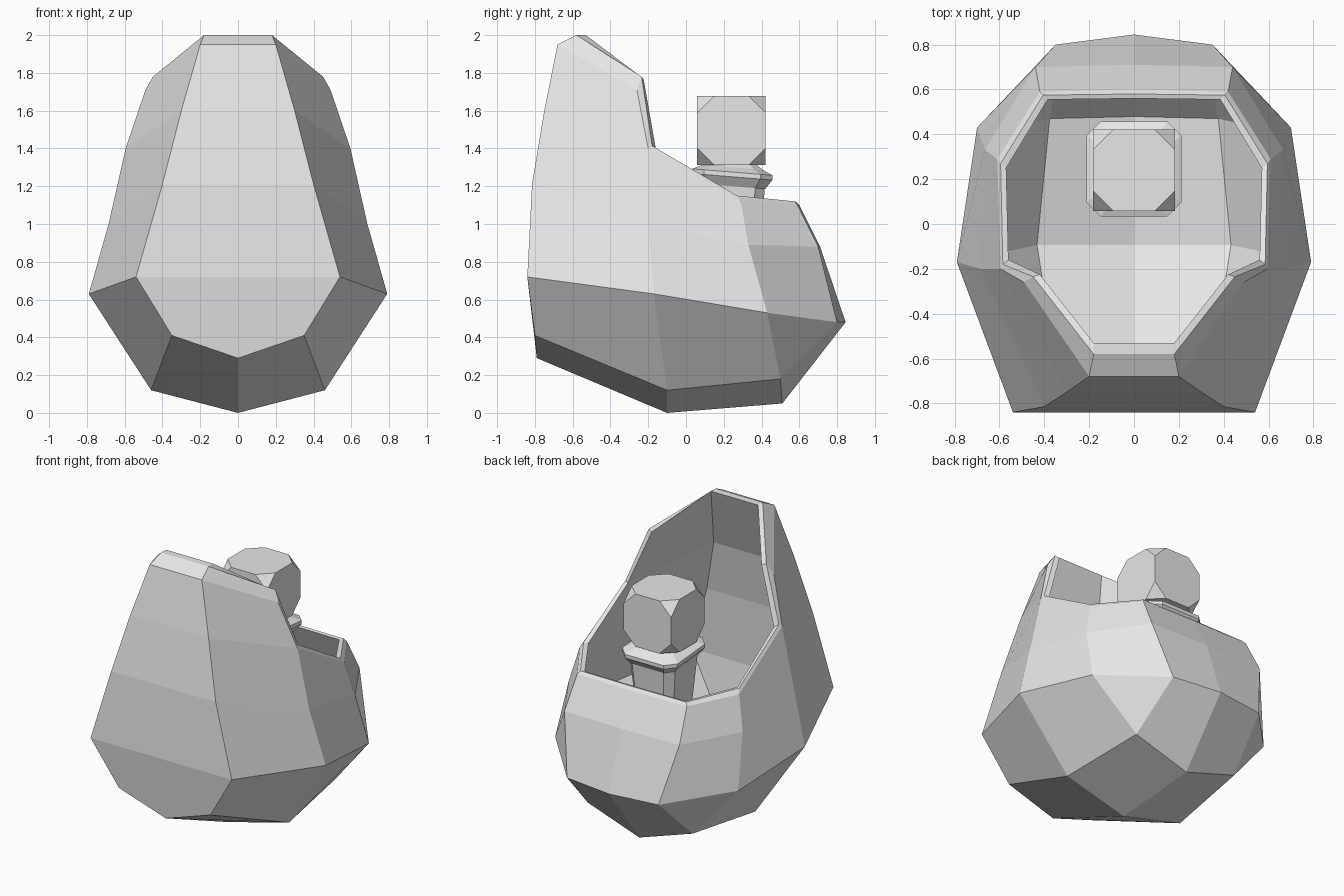
import bpy, bmesh
from mathutils import Vector

cube = bpy.data.objects.get("Cube")
if cube:
    bpy.data.objects.remove(cube, do_unlink=True)

grey = bpy.data.materials.new("plain_grey")
grey.use_nodes = True
grey.diffuse_color = (0.8, 0.8, 0.8, 1)
grey.node_tree.nodes["Principled BSDF"].inputs["Base Color"].default_value = (0.8, 0.8, 0.8, 1)


def finish(name, bm):
    """Turn a bmesh into a flat shaded grey object."""
    bmesh.ops.recalc_face_normals(bm, faces=bm.faces)
    mesh = bpy.data.meshes.new(name)
    bm.to_mesh(mesh)
    bm.free()
    mesh.materials.append(grey)
    obj = bpy.data.objects.new(name, mesh)
    bpy.context.collection.objects.link(obj)
    return obj


# Faceted pod: half of the outer skin, columns run from front (0) to back (4)
skin = {
    "c0": (0, -.79, .29), "c1": (0, -.1, 0), "c2": (0, .51, .05),
    "b0": (.35, -.80, .41), "b1": (.46, -.1, .12), "b2": (.40, .50, .18),
    "e0": (.54, -.84, .72), "e1": (.79, -.17, .63), "e2": (.70, .43, .53),
    "e3": (.35, .80, .48), "e4": (0, .845, .48),
    "m0": (.40, -.815, 1.21), "m1": (.685, -.20, 1.0), "m2": (.665, .33, .89),
    "m3": (.44, .70, .88), "m4": (0, .71, .88),
    "n0": (.30, -.75, 1.6), "n1": (.595, -.20, 1.40),
    "t0": (.20, -.68, 1.95), "t1": (.49, -.26, 1.71),
    "r2": (.61, .29, 1.12), "r3": (.42, .59, 1.10), "r4": (0, .60, 1.10),
    "fe": (0, -.84, .72), "fm": (0, -.815, 1.21), "fn": (0, -.75, 1.6), "ft": (0, -.68, 1.95),
}
panels = ("c0 c1 b1 b0|c1 c2 b2 b1|b0 b1 e1 e0|b1 b2 e2 e1|b2 e3 e2|b2 c2 e4 e3|"
          "e0 e1 m1 m0|e1 e2 m2 m1|e2 e3 m3 m2|e3 e4 m4 m3|m0 m1 n1 n0|n0 n1 t1 t0|"
          "m1 m2 r2 n1|m2 m3 r3 r2|m3 m4 r4 r3|c0 b0 e0 fe|fe e0 m0 fm|fm m0 n0 fn|fn n0 t0 ft")
panels = [p.split() for p in panels.split("|")]

# Rim of the opening: raised ridge, then inner lip
rim = ["ft", "t0", "t1", "n1", "r2", "r3", "r4"]
ridge = [(0, -.58, 2), (.18, -.58, 2), (.45, -.235, 1.78), (.585, -.18, 1.415),
         (.595, .27, 1.15), (.405, .575, 1.12), (0, .58, 1.12)]
lip = [(0, -.53, 2), (.18, -.53, 2), (.42, -.225, 1.77), (.56, -.16, 1.40),
       (.57, .25, 1.145), (.385, .555, 1.115), (0, .56, 1.115)]

bm = bmesh.new()
centre = Vector((0, 0, .8))
outer = {k: bm.verts.new(v) for k, v in skin.items()}
inner = {k: bm.verts.new(centre + (Vector(v) - centre) * .94)
         for k, v in skin.items() if k not in rim}
top = [bm.verts.new(v) for v in ridge]
inner.update({k: bm.verts.new(v) for k, v in zip(rim, lip)})
for v in inner.values():
    if abs(v.co.x) < .001:
        v.co.x = 0
for panel in panels:
    bm.faces.new([outer[k] for k in panel])
    bm.faces.new([inner[k] for k in reversed(panel)])
for i, (a, b) in enumerate(zip(rim, rim[1:])):
    bm.faces.new((outer[a], outer[b], top[i + 1], top[i]))
    bm.faces.new((top[i], top[i + 1], inner[b], inner[a]))
bmesh.ops.mirror(bm, geom=bm.verts[:] + bm.edges[:] + bm.faces[:], axis='X', merge_dist=.001)
bmesh.ops.remove_doubles(bm, verts=bm.verts, dist=.001)
finish("pod_shell", bm)

# Rider's head: block with its eight corners cut off
bm = bmesh.new()
bmesh.ops.create_cube(bm, size=.364)
bmesh.ops.bevel(bm, geom=bm.verts[:], offset=.09, segments=1, affect='VERTICES')
bmesh.ops.translate(bm, verts=bm.verts, vec=(0, .24, 1.495))
finish("rider_head", bm)


def stacked_octagons(name, levels, cy, tilt):
    """Chamfered square sections (z, half width) joined into a closed solid."""
    bm = bmesh.new()
    rings = []
    for z, h in levels:
        c = h * .7
        pts = [(h, -c), (h, c), (c, h), (-c, h), (-h, c), (-h, -c), (-c, -h), (c, -h)]
        rings.append([bm.verts.new((x, cy + y, z + tilt * y)) for x, y in pts])
    for lo, hi in zip(rings, rings[1:]):
        for i in range(8):
            j = (i + 1) % 8
            bm.faces.new((lo[i], lo[j], hi[j], hi[i]))
    bm.faces.new(rings[0])
    bm.faces.new(rings[-1])
    return finish(name, bm)


# Rider's collar and tapering body
stacked_octagons("rider_collar", [(1.2, .175), (1.25, .212), (1.275, .212), (1.3, .16), (1.33, .12)],
                 .245, -.08)
stacked_octagons("rider_body", [(.08, .13), (.7, .13), (1.22, .175)], .245, 0)
